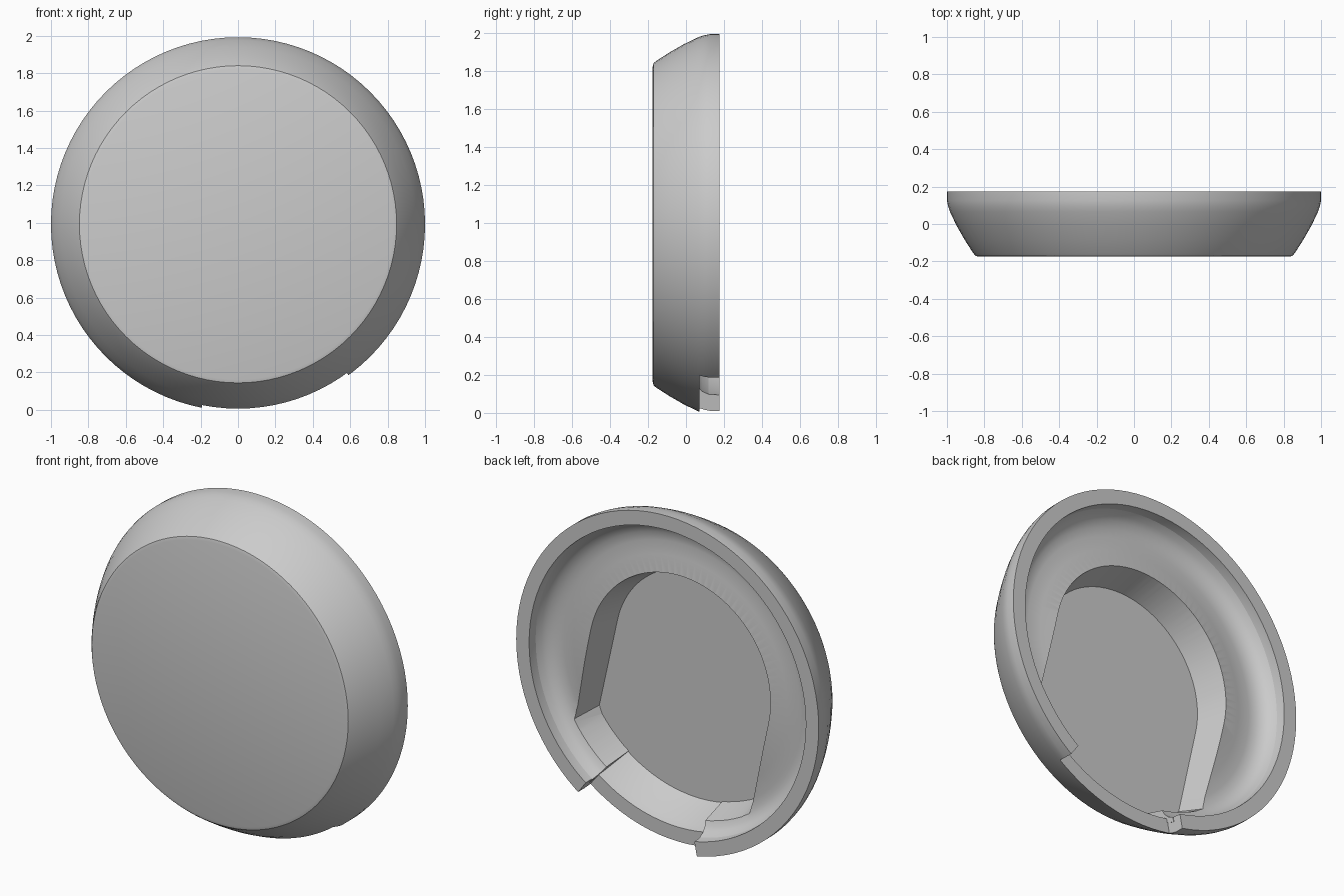
import bpy, bmesh, math
from math import sin, cos, pi, radians

cube = bpy.data.objects.get("Cube")
if cube:
    bpy.data.objects.remove(cube, do_unlink=True)

grey = bpy.data.materials.new("plain grey")
grey.use_nodes = True
grey.diffuse_color = (0.6, 0.6, 0.6, 1)
grey.node_tree.nodes["Principled BSDF"].inputs["Base Color"].default_value = (0.6, 0.6, 0.6, 1)

SEGMENTS = 96
CENTRE_Z = 0.992
AXIS = radians(-77.5)      # direction of the opening in the rim


def make_object(name, bm):
    bmesh.ops.recalc_face_normals(bm, faces=bm.faces[:])
    mesh = bpy.data.meshes.new(name)
    bm.to_mesh(mesh)
    bm.free()
    obj = bpy.data.objects.new(name, mesh)
    obj.location.z = CENTRE_Z
    bpy.context.collection.objects.link(obj)
    mesh.materials.append(grey)
    return obj


def lathe(name, profile, closed=False):
    """Spin (radius, y) points about the front-to-back axis."""
    bm = bmesh.new()
    verts = [bm.verts.new((r, y, 0)) for r, y in profile]
    edges = [bm.edges.new(pair) for pair in zip(verts, verts[1:])]
    if closed:
        edges.append(bm.edges.new((verts[-1], verts[0])))
    bmesh.ops.spin(bm, geom=verts + edges, cent=(0, 0, 0), axis=(0, 1, 0),
                   angle=2 * pi, steps=SEGMENTS, use_merge=True)
    bmesh.ops.remove_doubles(bm, verts=bm.verts[:], dist=0.0005)
    return make_object(name, bm)


def prism(name, levels):
    """Join matching outlines, each given as (y, [(x, z), ...])."""
    bm = bmesh.new()
    front, back = [[bm.verts.new((x, y, z)) for x, z in pts] for y, pts in levels]
    bm.faces.new(front)
    bm.faces.new(back)
    n = len(front)
    for i in range(n):
        j = (i + 1) % n
        bm.faces.new((front[i], front[j], back[j], back[i]))
    obj = make_object(name, bm)
    obj.hide_render = True
    obj.hide_set(True)
    return obj


def cut(obj, cutter):
    mod = obj.modifiers.new("cut", 'BOOLEAN')
    mod.operation = 'DIFFERENCE'
    mod.solver = 'EXACT'
    mod.object = cutter


def well_outline(width, reach):
    """Round well whose sides run straight towards the opening."""
    points = []
    for i in range(SEGMENTS):
        a = 2 * pi * i / SEGMENTS
        r = width
        if cos(a) > 0:
            r = min(reach, width / max(abs(sin(a)), 0.01))
        points.append((r * cos(AXIS + a), r * sin(AXIS + a)))
    return points


def wedge_outline(inner, outer, half_angle):
    steps = [AXIS + half_angle * (i / 6 - 1) for i in range(13)]
    return ([(outer * cos(a), outer * sin(a)) for a in steps]
            + [(inner * cos(a), inner * sin(a)) for a in reversed(steps)])


# Outer dish: flat front, flared side, flat back rim and thin inner wall
shell = lathe("dish_shell", [
    (0, -0.175), (0.83, -0.175), (0.848, -0.17), (0.86, -0.155), (0.905, -0.085),
    (0.948, -0.01), (0.984, 0.065), (0.994, 0.095), (1, 0.125), (1, 0.175),
    (0.915, 0.175), (0.91, 0.10), (0.885, 0.03), (0.80, -0.125), (0, -0.125)])

# Raised ledge inside the dish, curving up to the rim
ledge = lathe("inner_ledge", [
    (0.3, 0.06), (0.60, 0.06), (0.70, 0.045), (0.78, 0.036), (0.83, 0.041),
    (0.87, 0.06), (0.895, 0.085), (0.912, 0.12), (0.94, 0.12), (0.91, 0.03),
    (0.83, -0.135), (0.3, -0.135)], closed=True)

# Cutters for the well and the gap in the rim
well = prism("well_cutter", [(-0.14, well_outline(0.55, 0.79)),
                             (0.08, well_outline(0.605, 0.85))])
ledge_gap = prism("ledge_gap_cutter", [(y, wedge_outline(0.7, 1.2, radians(23.5)))
                                       for y in (-0.2, 0.3)])
rim_gap = prism("rim_gap_cutter", [(y, wedge_outline(0.7, 1.2, radians(23.7)))
                                   for y in (0.07, 0.3)])
cut(ledge, well)
cut(ledge, ledge_gap)
cut(shell, rim_gap)

# Apply the cuts and smooth the curved surfaces
for obj in (shell, ledge):
    bpy.context.view_layer.update()
    result = bpy.data.meshes.new_from_object(
        obj.evaluated_get(bpy.context.evaluated_depsgraph_get()))
    obj.modifiers.clear()
    obj.data = result
    bpy.ops.object.select_all(action='DESELECT')
    obj.select_set(True)
    bpy.context.view_layer.objects.active = obj
    bpy.ops.object.shade_smooth_by_angle(angle=radians(30))

for helper in (well, ledge_gap, rim_gap):
    bpy.data.objects.remove(helper, do_unlink=True)
